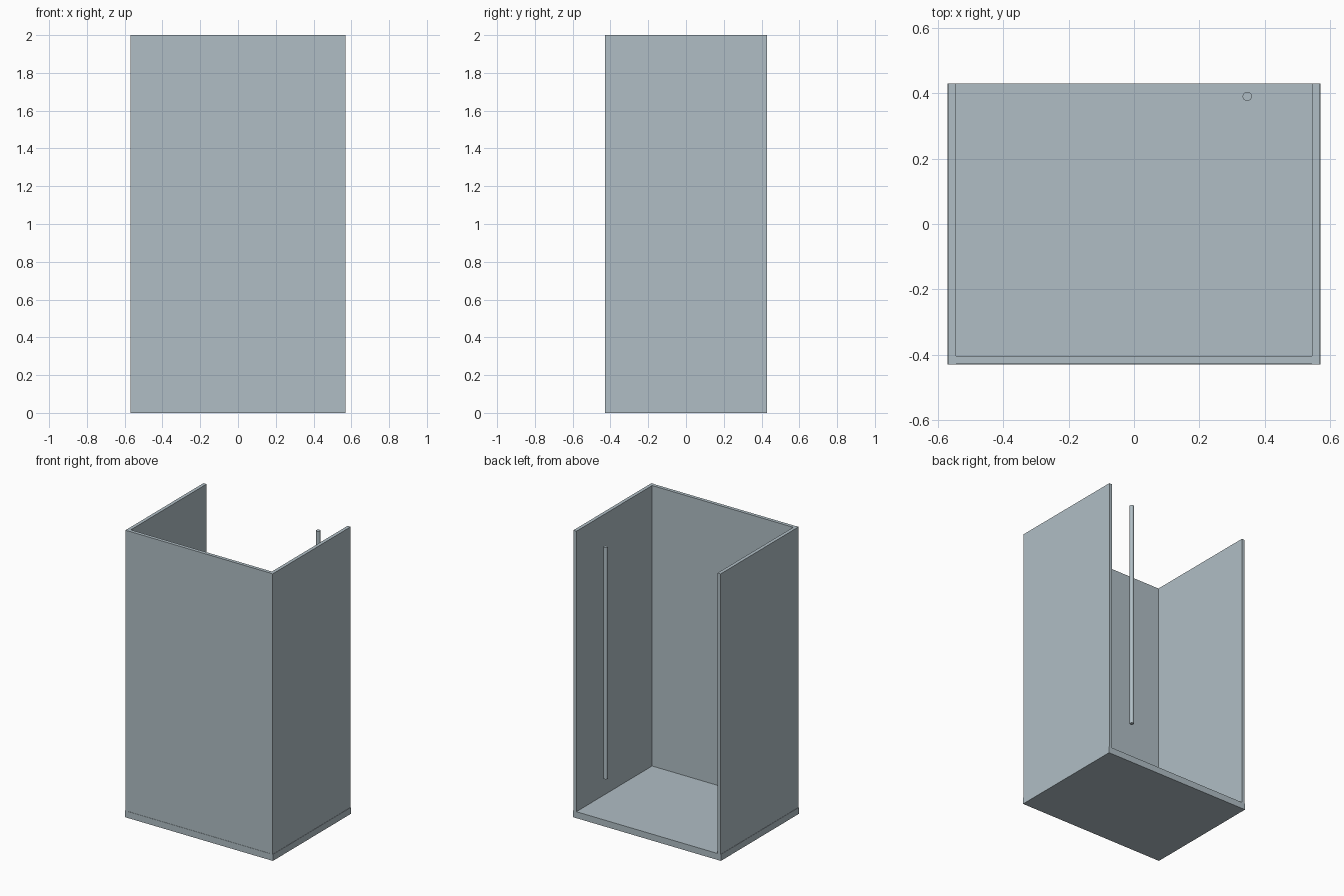
import bpy

cube = bpy.data.objects.get("Cube")
if cube:
    bpy.data.objects.remove(cube, do_unlink=True)

WIDTH, DEPTH, HEIGHT = 1.14, 0.86, 2.0
FLOOR = 0.045      # floor slab thickness
WALL = 0.024       # panel thickness
LIP = 0.002        # floor slab projects slightly past the panels

paint = bpy.data.materials.new("blue_grey")
paint.use_nodes = True
colour = (0.434, 0.515, 0.558, 1)
paint.diffuse_color = colour
paint.node_tree.nodes["Principled BSDF"].inputs["Base Color"].default_value = colour


def finish(name):
    obj = bpy.context.object
    obj.name = name
    obj.data.materials.append(paint)
    return obj


def box(name, low, high):
    centre = [(a + b) / 2 for a, b in zip(low, high)]
    bpy.ops.mesh.primitive_cube_add(size=1, location=centre)
    obj = finish(name)
    obj.scale = [b - a for a, b in zip(low, high)]
    bpy.ops.object.transform_apply(location=False, rotation=False, scale=True)
    return obj


x, y = WIDTH / 2, DEPTH / 2
outer = x - LIP
inner = outer - WALL

# Floor slab
box("floor", (-x, -y, 0), (x, y, FLOOR))

# Side panels, standing on the floor
for name, side in (("left_wall", 1), ("right_wall", -1)):
    a, b = sorted((side * inner, side * outer))
    box(name, (a, -y, FLOOR), (b, y, HEIGHT))

# Front panel between the sides; the back stays open
box("front_wall", (-inner, -y + LIP, FLOOR), (inner, -y + LIP + WALL, HEIGHT))

# Upright handle rod near the open back
rod_bottom, rod_top = 0.315, 1.93
bpy.ops.mesh.primitive_cylinder_add(
    vertices=32, radius=0.014, depth=rod_top - rod_bottom,
    location=(0.346, 0.39, (rod_bottom + rod_top) / 2))
finish("handle_rod")
bpy.ops.object.shade_smooth_by_angle()
